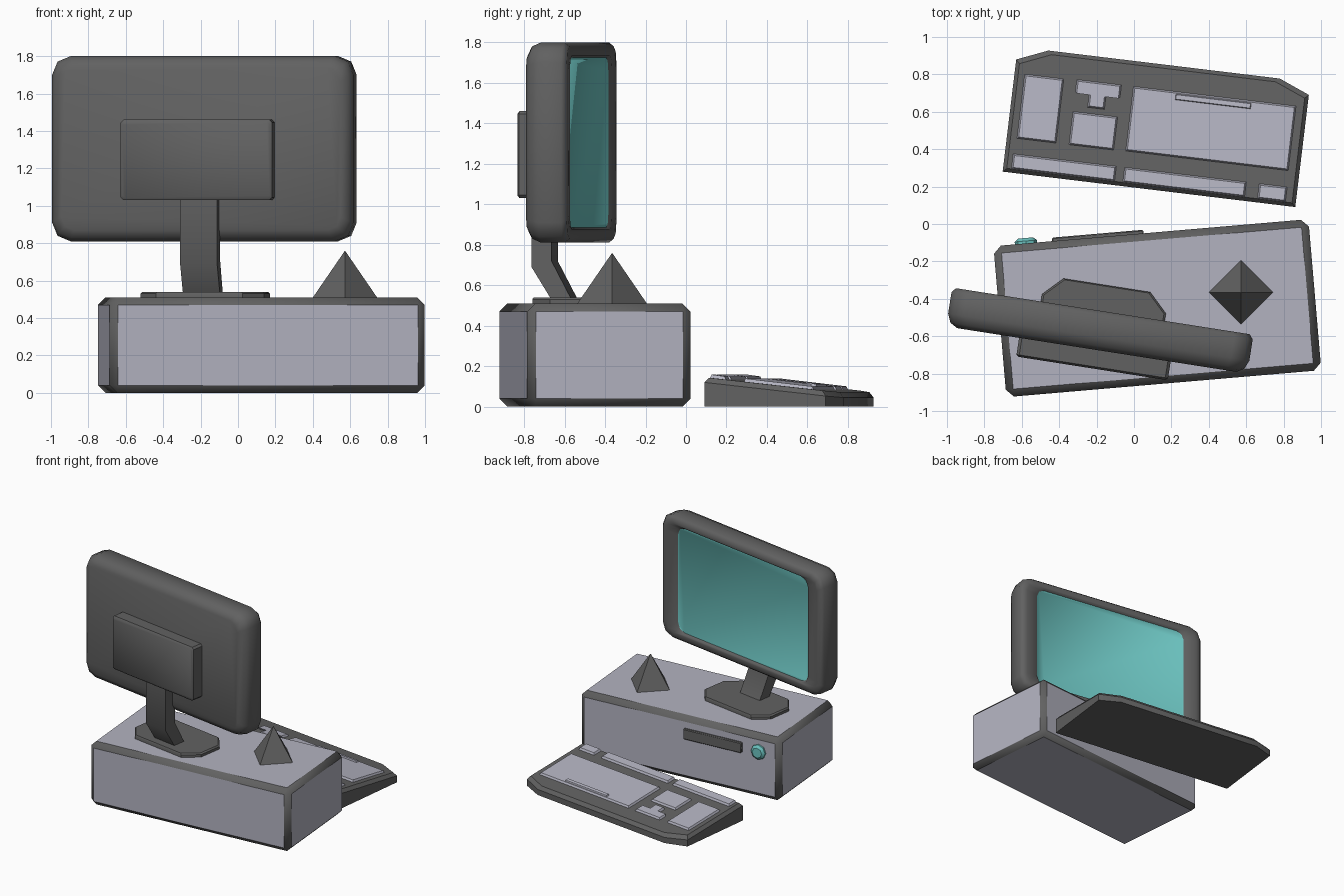
import bpy, bmesh, math
from mathutils import Matrix, Vector

if "Cube" in bpy.data.objects:
    bpy.data.objects.remove(bpy.data.objects["Cube"])


def material(name, col):
    m = bpy.data.materials.new(name)
    m.diffuse_color = (*col, 1)
    m.use_nodes = True
    m.node_tree.nodes["Principled BSDF"].inputs["Base Color"].default_value = m.diffuse_color
    return m


DARK = material("dark_plastic", (0.12, 0.12, 0.12))
LIGHT = material("light_plastic", (0.45, 0.45, 0.53))
TEAL = material("teal_glow", (0.15, 0.55, 0.53))


def frame(x, y, deg):
    return Matrix.Translation((x, y, 0)) @ Matrix.Rotation(math.radians(deg), 4, 'Z')


# Each device has its own slightly turned frame
CASE = frame(0.125, -0.45, 4.9)
MONITOR = frame(-0.183, -0.57, -8.9)
KEYBOARD = frame(0.11, 0.5, -6.9)


def loft(name, rings, mat, place, angle=35, end_mat=None):
    """Skin a closed solid through rings of equal point count."""
    bm = bmesh.new()
    vr = [[bm.verts.new(p) for p in r] for r in rings]
    n = len(vr[0])
    for a, b in zip(vr, vr[1:]):
        for i in range(n):
            j = (i + 1) % n
            bm.faces.new((a[i], a[j], b[j], b[i]))
    bm.faces.new(list(reversed(vr[0])))
    cap = bm.faces.new(vr[-1])
    if end_mat:
        cap.material_index = 1
    bmesh.ops.recalc_face_normals(bm, faces=bm.faces)
    me = bpy.data.meshes.new(name)
    bm.to_mesh(me)
    bm.free()
    me.materials.append(mat)
    if end_mat:
        me.materials.append(end_mat)
    me.shade_smooth()
    me.set_sharp_from_angle(angle=math.radians(angle))
    ob = bpy.data.objects.new(name, me)
    bpy.context.collection.objects.link(ob)
    ob.matrix_world = place
    return ob


def rounded(hw, hh, r, seg):
    """Rounded rectangle outline centred on the origin."""
    pts = []
    for q, (sx, sy) in enumerate(((1, 1), (-1, 1), (-1, -1), (1, -1))):
        for k in range(seg + 1):
            a = math.pi / 2 * (q + k / seg)
            pts.append((sx * (hw - r) + r * math.cos(a), sy * (hh - r) + r * math.sin(a)))
    return pts


def upright(pts, y, x0=0, z0=0):
    return [(x0 + a, y, z0 + b) for a, b in pts]


def box(name, x, y, z, mat, place, bevel=0.0, edge_mat=None):
    def rect(h):
        return [(x[0], y[0], h), (x[1], y[0], h), (x[1], y[1], h), (x[0], y[1], h)]
    ob = loft(name, [rect(z[0]), rect(z[1])], mat, place)
    if bevel:
        mod = ob.modifiers.new("bevel", 'BEVEL')
        mod.width = bevel
        mod.segments = 1
        if edge_mat:
            ob.data.materials.append(edge_mat)
            mod.material = 1
    return ob


# Computer case with dark chamfered edges
box("case", (-0.845, 0.845), (-0.405, 0.405), (0, 0.51), LIGHT, CASE, 0.04, DARK)
box("drive_slot", (-0.53, -0.04), (0.39, 0.424), (0.335, 0.42), DARK, CASE, 0.006)
disc = [(math.cos(k * math.pi / 4), math.sin(k * math.pi / 4)) for k in range(8)]
loft("power_button", [upright([(r * a, r * b) for a, b in disc], y, -0.67, 0.375)
                      for r, y in ((0.06, 0.39), (0.06, 0.418), (0.04, 0.434))], TEAL, CASE)

# Monitor: rounded shell, bezel and recessed screen
shell = [(0.06, -0.105), (0.02, -0.082), (0, -0.035), (0, 0.08), (0.02, 0.105), (0.055, 0.105)]
rings = [upright(rounded(0.815 - i, 0.495 - i, 0.1 - i * 0.5, 2), y, 0, 1.305) for i, y in shell]
rings += [upright(rounded(0.675, 0.43, 0.07, 2), 0.102, 0, 1.305),
          upright(rounded(0.66, 0.42, 0.065, 2), 0.085, 0, 1.305)]
loft("monitor", rings, DARK, MONITOR, 50, TEAL)

# Panel on the monitor's back
loft("rear_panel", [upright(rounded(0.41 - i, 0.215 - i, 0.015, 1), y, -0.01, 1.245)
                    for i, y in ((0, -0.09), (0, -0.195), (0.012, -0.206))], DARK, MONITOR)

# Bent neck and octagonal foot
neck = [(-0.025, 0.52), (-0.13, 0.69), (-0.13, 1.06)]
loft("neck", [[(-0.1, y - 0.05, z), (0.1, y - 0.05, z), (0.1, y + 0.05, z + dz), (-0.1, y + 0.05, z + dz)]
              for (y, z), dz in zip(neck, (0, 0.03, 0))], DARK, MONITOR)
foot = [(0.335, -0.05), (0.335, 0.145), (0.235, 0.245), (-0.235, 0.245),
        (-0.335, 0.145), (-0.335, -0.05), (-0.235, -0.155), (0.235, -0.155)]
loft("foot", [[(x * s, 0.045 + (y - 0.045) * s, z) for x, y in foot]
              for s, z in ((1, 0.505), (1, 0.53), (0.97, 0.54))], DARK, MONITOR)

# Small four-sided pyramid on the case
bm = bmesh.new()
bmesh.ops.create_cone(bm, cap_ends=True, segments=4, radius1=0.175, radius2=0, depth=0.255)
me = bpy.data.meshes.new("pyramid")
bm.to_mesh(me)
bm.free()
me.materials.append(DARK)
pyramid = bpy.data.objects.new("pyramid", me)
pyramid.location = (0.572, -0.365, 0.505 + 0.1275)
bpy.context.collection.objects.link(pyramid)


# Wedge-shaped keyboard body
def slope(v):
    return 0.145 - (v + 0.316) / 0.672 * 0.075


def keyboard_ring(inset, z):
    u, lo, hi = 0.788 - inset, -0.316 + inset, 0.356 - inset
    pts = [(-u, lo), (u, lo), (u, hi - 0.068), (u - 0.165, hi), (-u + 0.165, hi), (-u, hi - 0.068)]
    return [(0.008 + x, y, z(y)) for x, y in pts]


loft("keyboard", [keyboard_ring(0, lambda v: 0), keyboard_ring(0, lambda v: slope(v) - 0.025),
                  keyboard_ring(0.02, slope)], DARK, KEYBOARD, 30)


# Key groups: tapered slabs following the slope
def keys(name, outline, lift=0.015):
    cu = sum(p[0] for p in outline) / len(outline)
    cv = sum(p[1] for p in outline) / len(outline)

    def ring(inset, dz):
        return [(u - math.copysign(inset, u - cu), v - math.copysign(inset, v - cv), slope(v) + dz)
                for u, v in outline]
    loft(name, [ring(0, -0.01), ring(0, 0), ring(0.008, lift)], LIGHT, KEYBOARD, 20)


def rect_keys(name, u0, u1, v0, v1, lift=0.015):
    keys(name, [(u0, v0), (u1, v0), (u1, v1), (u0, v1)], lift)


rect_keys("main_keys", -0.14, 0.735, -0.127, 0.22)
rect_keys("space_bar", 0.085, 0.5, 0.172, 0.212, 0.025)
rect_keys("navigation_keys", -0.445, -0.205, -0.13, 0.048)
rect_keys("number_pad", -0.725, -0.515, -0.13, 0.215)
for i, (a, b) in enumerate(((-0.735, -0.18), (-0.135, 0.52), (0.59, 0.74))):
    rect_keys(f"function_keys_{i + 1}", a, b, -0.295, -0.215, 0.016)
keys("arrow_keys", [(-0.37, 0.08), (-0.28, 0.08), (-0.28, 0.155), (-0.205, 0.155),
                    (-0.205, 0.22), (-0.445, 0.22), (-0.445, 0.155), (-0.37, 0.155)])
